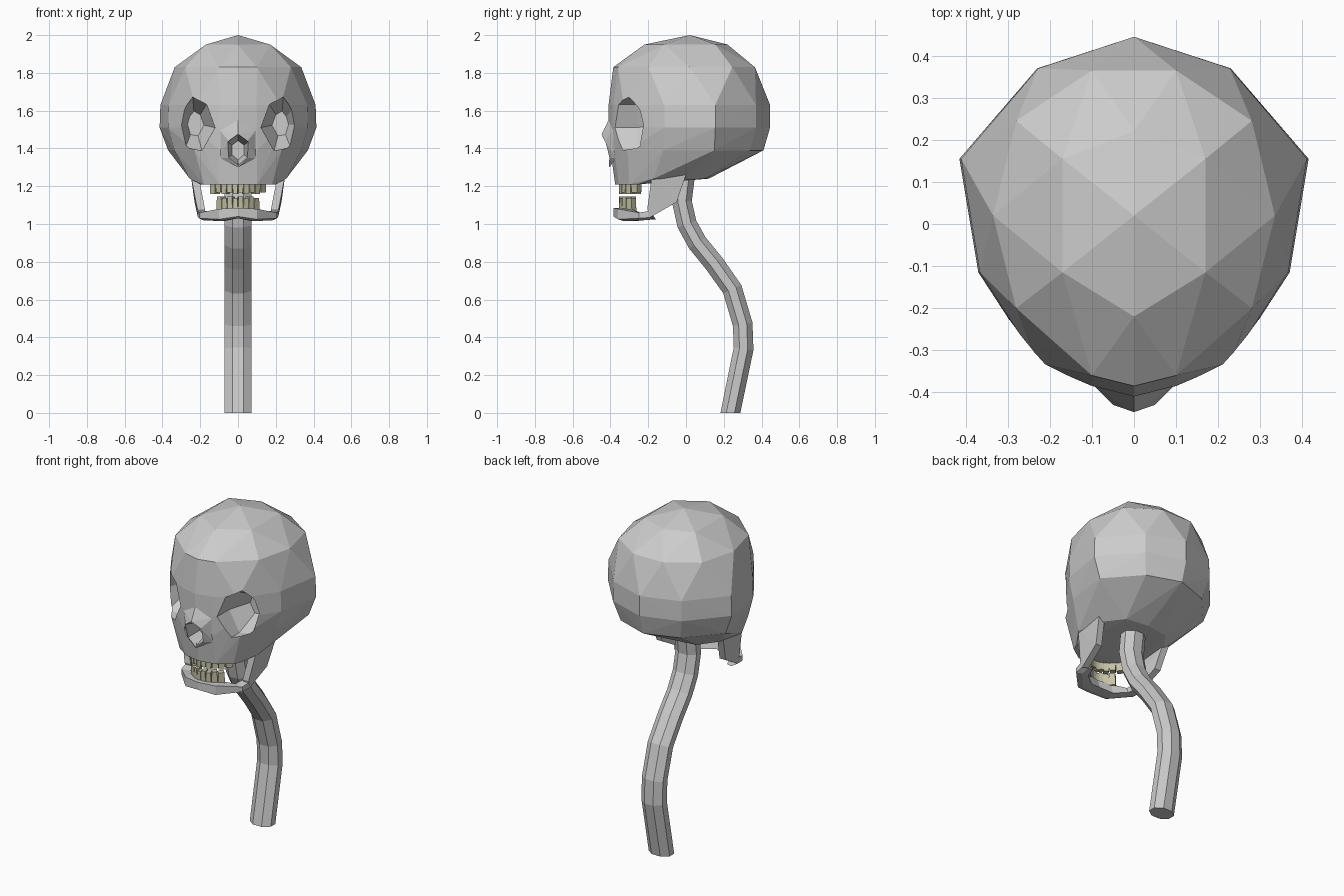
import bpy, bmesh, math
from mathutils import Vector

if "Cube" in bpy.data.objects:
    bpy.data.objects.remove(bpy.data.objects["Cube"])


def finish(name, bm, mat=None):
    bmesh.ops.recalc_face_normals(bm, faces=bm.faces)
    me = bpy.data.meshes.new(name)
    bm.to_mesh(me)
    bm.free()
    ob = bpy.data.objects.new(name, me)
    bpy.context.collection.objects.link(ob)
    if mat:
        me.materials.append(mat)
    return ob


def mirrored(points):
    return [(s * x, y, z) for x, y, z in points for s in ((1, -1) if x else (1,))]


def add_hull(bm, points):
    verts = [bm.verts.new(p) for p in points]
    bmesh.ops.convex_hull(bm, input=verts)
    bmesh.ops.delete(bm, geom=[v for v in bm.verts if not v.link_faces], context='VERTS')


def hull(name, points, mat=None):
    bm = bmesh.new()
    add_hull(bm, points)
    return finish(name, bm, mat)


def loft(name, rings, closed_ends=True):
    bm = bmesh.new()
    vs = [[bm.verts.new(p) for p in r] for r in rings]
    n = len(rings[0])
    for a, b in zip(vs, vs[1:]):
        for i in range(n):
            j = (i + 1) % n
            bm.faces.new((a[i], a[j], b[j], b[i]))
    bm.faces.new(vs[0])
    bm.faces.new(vs[-1])
    return finish(name, bm)


def boolean(target, other, op):
    other.hide_render = True
    m = target.modifiers.new(op, 'BOOLEAN')
    m.operation, m.object, m.solver = op, other, 'EXACT'
    bpy.context.view_layer.objects.active = target
    bpy.ops.object.modifier_apply(modifier=m.name)
    bpy.data.objects.remove(other)


def socket_cutter(outline, stages):
    # outline in x,z, swept along y with (y, scale) stages
    cx = sum(p[0] for p in outline) / len(outline)
    cz = sum(p[1] for p in outline) / len(outline)
    return hull("cutter", [(cx + (x - cx) * s, y, cz + (z - cz) * s)
                           for y, s in stages for x, z in outline])


# Cranium: faceted shell through half-ring profiles
equator = [(0, .445), (.23, .37), (.415, .155), (.37, -.115), (.23, -.33), (.10, -.385), (0, -.41)]
levels = [
    (1.21, [(.20, -.25), (.18, -.30), (.10, -.355), (0, -.375)]),
    (1.24, [(0, .12), (.14, .10), (.23, -.02), (.255, -.17)]),
    (1.39, [(0, .41), (.20, .34), (.37, .15), (.335, -.12), (.23, -.31), (.10, -.38), (0, -.40)]),
    (1.51, equator),
    (1.63, [(x * .99, y) for x, y in equator]),
    (1.83, [(.10, .365), (.28, .245), (.335, .02), (.28, -.20), (.10, -.36), (0, -.385)]),
    (1.95, [(0, .22), (.17, .155), (.17, -.115), (0, -.22)]),
    (2.00, [(0, .02)]),
]
skull = hull("skull", mirrored([(x, y, z) for z, pts in levels for x, y in pts]))

# Nose bridge
nose = hull("nose", mirrored([(0, -.41, 1.55), (0, -.447, 1.475), (.05, -.43, 1.44), (.10, -.38, 1.50),
                              (.10, -.37, 1.35), (.05, -.405, 1.35), (0, -.405, 1.30), (0, -.34, 1.42)]))
boolean(skull, nose, 'UNION')

# Eye sockets and nasal opening
eye = [(.24, 1.675), (.165, 1.635), (.12, 1.51), (.19, 1.385), (.28, 1.40), (.315, 1.52), (.29, 1.61)]
for s in (1, -1):
    boolean(skull, socket_cutter([(s * x, z) for x, z in eye], [(-.55, 1.0), (-.26, .97), (-.14, .45)]),
            'DIFFERENCE')
nostril = [(0, 1.475), (.053, 1.435), (.053, 1.35), (0, 1.305), (-.053, 1.35), (-.053, 1.435)]
boolean(skull, socket_cutter(nostril, [(-.5, 1.0), (-.42, 1.0), (-.32, .6)]), 'DIFFERENCE')

# Jaw: U-shaped bar, stations of (outer x, outer y, inner x, inner y, top z, bottom z)
half = [(.213, -.19, .165, -.19, 1.07, 1.035), (.205, -.25, .15, -.24, 1.06, 1.03),
        (.10, -.36, .08, -.29, 1.08, 1.025), (0, -.385, 0, -.31, 1.085, 1.04)]
stations = half + [(-a, b, -c, d, t, u) for a, b, c, d, t, u in reversed(half[:-1])]
loft("jaw", [[(ox, oy, t), (ix, iy, t), (ix * .95, iy + .02, u - .01), (ox * .9, oy + .03, u - .01), (ox, oy, u)]
             for ox, oy, ix, iy, t, u in stations])

# Jaw branches rising to the skull
branch = [(-.18, 1.26, .25), (0, 1.26, .25), (-.05, 1.115, .23), (-.19, 1.035, .212), (-.205, 1.08, .215)]
for s, side in ((1, "right"), (-1, "left")):
    hull("jaw_branch_" + side, [(s * (x - t), y, z) for y, z, x in branch for t in (0, .04)])

# Teeth: tapered blocks around an arc
bone = bpy.data.materials.new("tooth")
bone.diffuse_color = (.56, .54, .38, 1)
bone.use_nodes = True
bone.node_tree.nodes["Principled BSDF"].inputs["Base Color"].default_value = bone.diffuse_color


def teeth(name, count, half_w, y_front, depth, z_root, z_tip):
    bm = bmesh.new()
    step = 2 * half_w / count
    for i in range(count):
        x = -half_w + step * (i + .5)
        t = x / half_w
        y = y_front + depth * t * t
        tip = z_tip + (.008 if i % 2 else 0) * (1 if z_root > z_tip else -1)
        yaw = math.atan2(2 * depth * t / half_w, 1)
        ux, uy = Vector((math.cos(yaw), math.sin(yaw))), Vector((-math.sin(yaw), math.cos(yaw)))
        w = step * .48 / math.cos(yaw)
        pts = []
        for z, k in ((z_root, 1), (tip, .82)):
            for a in (-1, 1):
                for d in (0, .035):
                    p = Vector((x, y)) + ux * (a * w * k) + uy * d
                    pts.append((p.x, p.y, z))
        add_hull(bm, pts)
    return finish(name, bm, bone)


teeth("upper_teeth", 10, .15, -.355, .10, 1.225, 1.16)
teeth("lower_teeth", 8, .115, -.355, .07, 1.07, 1.145)

# Spine: flattened octagonal tube along an S path in y,z
path = [(.235, 0), (.305, .34), (.30, .47), (.245, .655), (.15, .79), (.06, .90), (.005, 1.0), (-.022, 1.12), (-.005, 1.26)]
rings = []
for i, (y, z) in enumerate(path):
    a, b = Vector(path[max(i - 1, 0)]), Vector(path[min(i + 1, len(path) - 1)])
    d = (b - a).normalized()
    n = Vector((d.y, -d.x)) if i else Vector((1, 0))
    ring = []
    for k in range(8):
        ang = math.radians(22.5 + 45 * k)
        c, s = .076 * math.cos(ang), .057 * math.sin(ang)
        ring.append((c, y + n.x * s, z + n.y * s))
    rings.append(ring)
loft("spine", rings)
